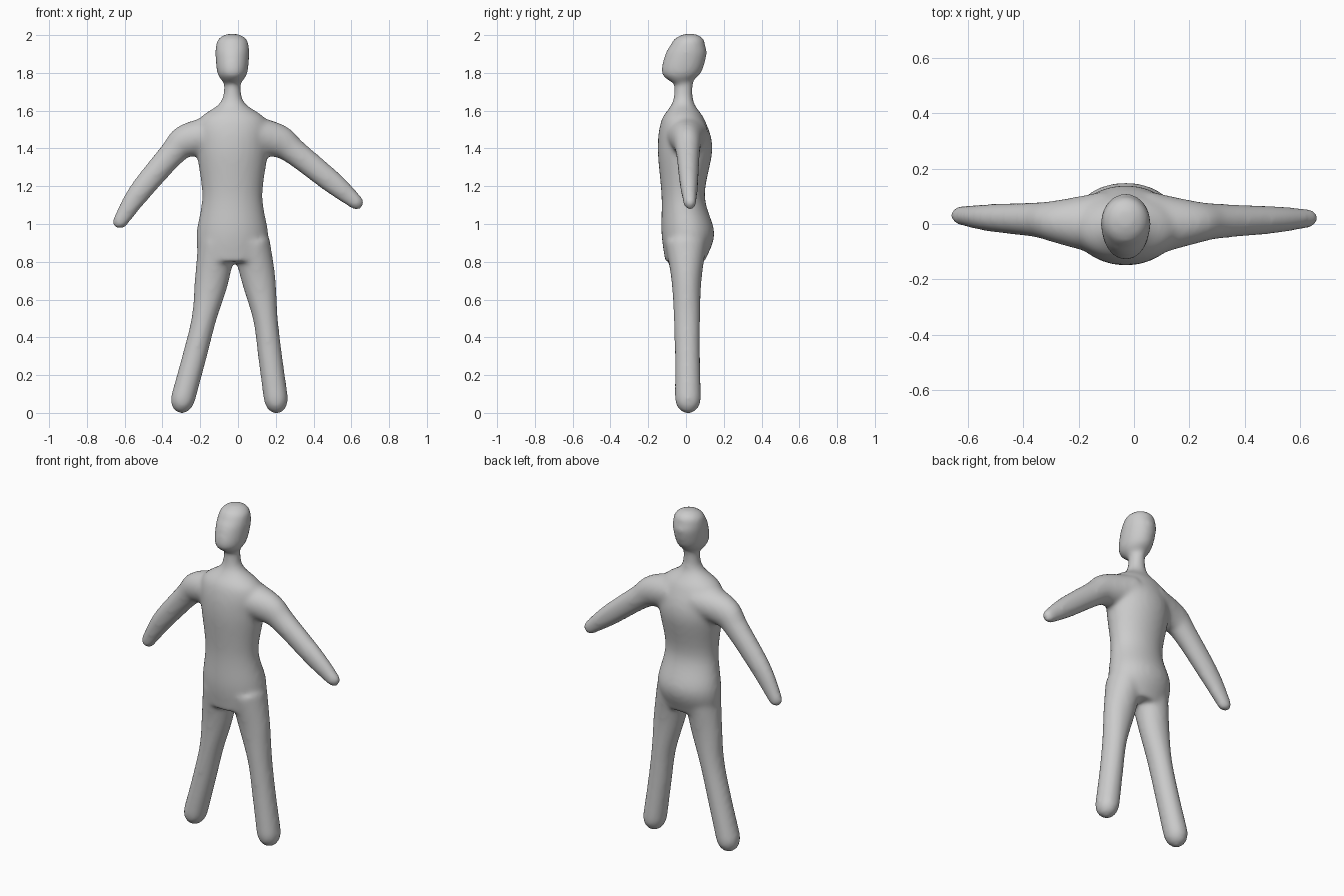
import bpy, bmesh, math
from mathutils import Vector

cube = bpy.data.objects.get("Cube")
if cube:
    bpy.data.objects.remove(cube, do_unlink=True)

SIDES, STEPS, DOME_STEPS = 28, 8, 6


def spline(before, start, end, after, t):
    """Smooth curve from start to end, guided by the neighbouring points."""
    pull_in = (end - before) / 2
    pull_out = (after - start) / 2
    ease = t * t * (3 - 2 * t)
    bend_in = t * (1 - t) ** 2
    bend_out = t * t * (t - 1)
    return start.lerp(end, ease) + pull_in * bend_in + pull_out * bend_out


def smooth_path(keys):
    keys = [2 * keys[0] - keys[1], *keys, 2 * keys[-1] - keys[-2]]
    path = []
    for group in zip(keys, keys[1:], keys[2:], keys[3:]):
        path += [spline(*group, step / STEPS) for step in range(STEPS)]
    return path + [keys[-2]]


def rounded_tip(last, previous, height):
    """Shrinking rings that close the end of a path with a dome."""
    way = (last - previous).normalized()
    rings = []
    for step in range(1, DOME_STEPS):
        angle = step / DOME_STEPS * math.pi / 2
        rings.append((last + way * height * math.sin(angle), math.cos(angle)))
    return rings


def loft(bm, centres, ovals, dome):
    """Skin oval rings of (half width, half depth) along a path in the xz plane."""
    path = smooth_path([Vector(c) for c in centres])
    sizes = smooth_path([Vector(o) for o in ovals])
    for centre, shrink in rounded_tip(path[-1], path[-2], dome):
        path.append(centre)
        sizes.append(sizes[len(centres) * STEPS - STEPS] * shrink)
    loops = []
    for i, (centre, size) in enumerate(zip(path, sizes)):
        along = path[min(i + 1, len(path) - 1)] - path[max(i - 1, 0)]
        across = Vector((along.z, 0, -along.x)).normalized()
        loop = []
        for k in range(SIDES):
            angle = math.tau * k / SIDES
            offset = across * size.x * math.cos(angle)
            offset.y += size.y * math.sin(angle)
            loop.append(bm.verts.new(centre + offset))
        loops.append(loop)
    for low, high in zip(loops, loops[1:]):
        for k in range(SIDES):
            bm.faces.new((low[k - 1], low[k], high[k], high[k - 1]))
    bm.faces.new(loops[0][::-1])
    bm.faces.new(loops[-1])


def upright(bm, profile, dome):
    """Stack ovals from rows of (height, front, back, half width)."""
    centres = [(-.03, (front + back) / 2, z) for z, front, back, width in profile]
    ovals = [(width, (back - front) / 2) for z, front, back, width in profile]
    loft(bm, centres, ovals, dome)


def limb(bm, xs, zs, ovals, drift, dome):
    """Tapered limb that drifts backwards towards its tip."""
    end = len(xs) - 1
    centres = [(x, drift * i / end, z) for i, (x, z) in enumerate(zip(xs, zs))]
    loft(bm, centres, ovals, dome)


bm = bmesh.new()

# torso and neck: crotch, seat, waist, chest, shoulders, throat, skull base
upright(bm, [
    (.8, -.11, .1, .18), (.95, -.13, .15, .19), (1.15, -.13, .1, .16),
    (1.4, -.15, .14, .19), (1.55, -.13, .1, .18),
    (1.65, -.07, .04, .06), (1.8, -.06, .04, .04)], .02)

# head: chin, jaw, temples, crown
upright(bm, [
    (1.75, -.08, .02, .05), (1.8, -.13, .08, .08),
    (1.9, -.11, .11, .09), (1.95, -.08, .1, .087)], .06)

# arms: chest root, shoulder, upper arm, forearm, hand
arm_ovals = [(.1, .12), (.09, .08), (.07, .064), (.06, .05), (.042, .036)]
limb(bm, (-.1, -.27, -.35, -.52, -.62), (1.48, 1.44, 1.37, 1.17, 1.02), arm_ovals, .03, .05)
limb(bm, (.05, .21, .3, .5, .62), (1.48, 1.44, 1.38, 1.22, 1.12), arm_ovals, .02, .05)

# legs: hip, thigh, knee, calf, foot
leg_ovals = [(.1, .11), (.09, .08), (.066, .07), (.064, .067), (.065, .07)]
leg_heights = (.9, .7, .5, .3, .08)
for xs in ((-.11, -.14, -.18, -.23, -.29), (.07, .11, .145, .17, .2)):
    limb(bm, xs, leg_heights, leg_ovals, .01, .085)

bmesh.ops.recalc_face_normals(bm, faces=bm.faces)
mesh = bpy.data.meshes.new("body")
bm.to_mesh(mesh)
bm.free()
body = bpy.data.objects.new("body", mesh)
bpy.context.collection.objects.link(body)

# fuse the limbs into one soft skin
fuse = body.modifiers.new("fuse", 'REMESH')
fuse.mode = 'VOXEL'
fuse.voxel_size = .012
fuse.use_smooth_shade = True
soften = body.modifiers.new("soften", 'SMOOTH')
soften.factor = .5
soften.iterations = 14

# plain grey skin
grey = bpy.data.materials.new("light_grey")
grey.use_nodes = True
color = (.6, .6, .6, 1)
grey.diffuse_color = color
grey.node_tree.nodes["Principled BSDF"].inputs["Base Color"].default_value = color
mesh.materials.append(grey)
